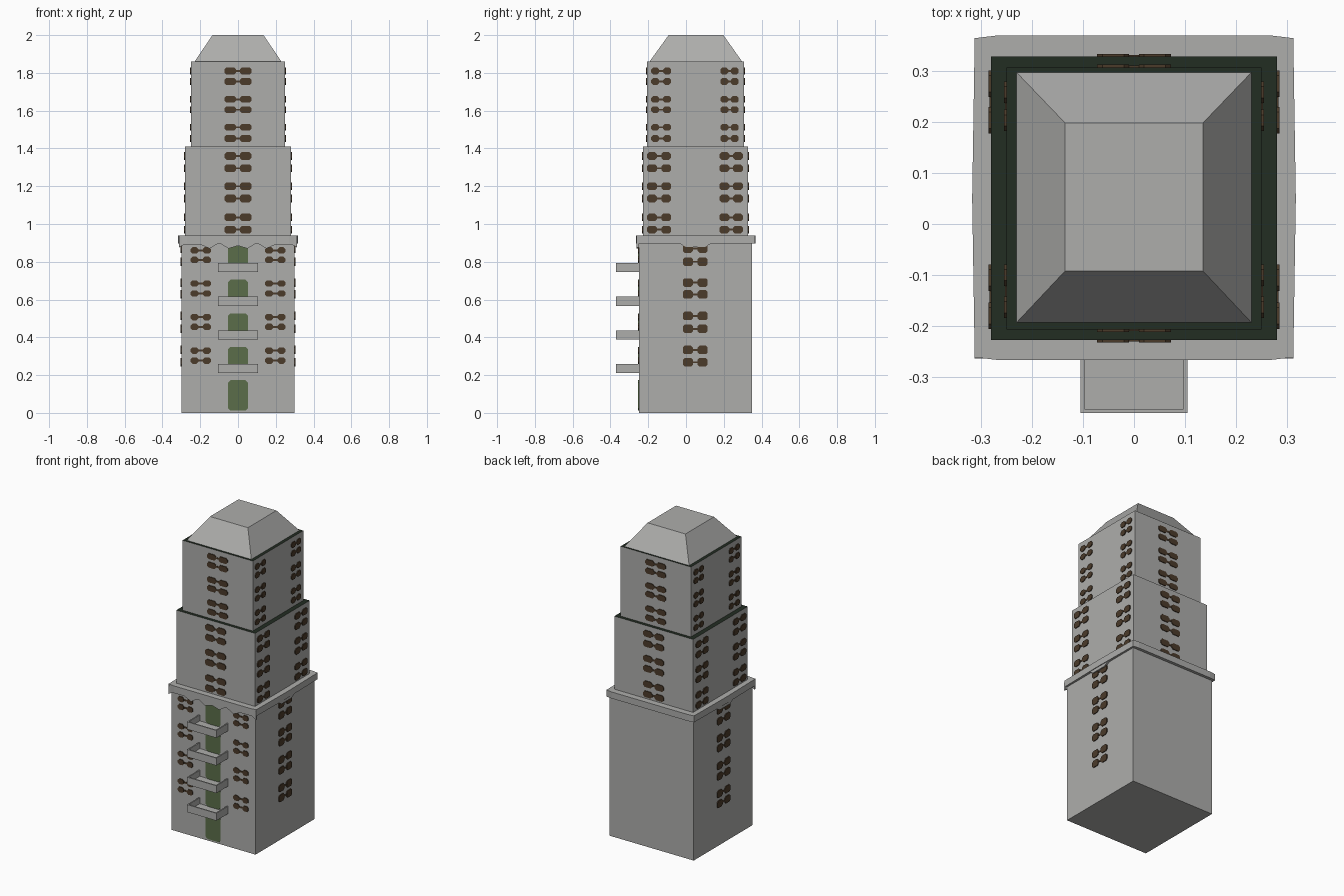
import bpy, bmesh
from mathutils import Vector

if "Cube" in bpy.data.objects:
    bpy.data.objects.remove(bpy.data.objects["Cube"])


def material(name, color):
    m = bpy.data.materials.new(name)
    m.diffuse_color = (*color, 1)
    m.use_nodes = True
    m.node_tree.nodes["Principled BSDF"].inputs["Base Color"].default_value = m.diffuse_color
    return m


STONE = material("grey stone", (0.42, 0.42, 0.41))
BROWN = material("window brown", (0.07, 0.043, 0.023))
GREEN = material("door green", (0.105, 0.155, 0.068))
LEDGE = material("dark green ledge", (0.016, 0.026, 0.016))


def finish(name, bm, *mats):
    bmesh.ops.recalc_face_normals(bm, faces=bm.faces[:])
    me = bpy.data.meshes.new(name)
    bm.to_mesh(me)
    bm.free()
    for m in mats:
        me.materials.append(m)
    ob = bpy.data.objects.new(name, me)
    bpy.context.collection.objects.link(ob)
    return ob


def prism(bm, points, offset):
    """Extrude a 3D outline along offset into a closed solid."""
    a = [bm.verts.new(p) for p in points]
    b = [bm.verts.new(Vector(p) + Vector(offset)) for p in points]
    bm.faces.new(a)
    bm.faces.new(b[::-1])
    for i in range(len(a)):
        j = (i + 1) % len(a)
        bm.faces.new((a[i], a[j], b[j], b[i]))


def box(bm, x0, x1, y0, y1, z0, z1):
    prism(bm, [(x0, y0, z0), (x1, y0, z0), (x1, y1, z0), (x0, y1, z0)], (0, 0, z1 - z0))


def on_wall(bm, side, wall, outline, depth=0.005):
    """Thin plate with a (u, z) outline standing on one wall."""
    s = -1 if side in ("front", "left") else 1
    if side in ("front", "back"):
        prism(bm, [(u, wall, z) for u, z in outline], (0, s * depth, 0))
    else:
        prism(bm, [(wall, u, z) for u, z in outline], (s * depth, 0, 0))


def clipped(u, z, w, h, c):
    """Rectangle with cut corners."""
    a, b = w / 2, h / 2
    return [(u - a + c, z - b), (u + a - c, z - b), (u + a, z - b + c), (u + a, z + b - c),
            (u + a - c, z + b), (u - a + c, z + b), (u - a, z + b - c), (u - a, z - b + c)]


def windows(name, side, wall, columns, rows, w, h):
    """Pairs of panes joined by a thin bar, for every column pair and row."""
    bm = bmesh.new()
    for u0, u1 in columns:
        for z in rows:
            for u in (u0, u1):
                on_wall(bm, side, wall, clipped(u, z, w, h, 0.01))
            a, b = u0 + w / 2, u1 - w / 2
            if b > a:
                on_wall(bm, side, wall, [(a, z - .005), (b, z - .005), (b, z + .005), (a, z + .005)], .003)
    finish(name, bm, BROWN)


# Main blocks: the upper tiers have dark green tops
def tier(name, x, y0, y1, z0, z1):
    bm = bmesh.new()
    box(bm, -x, x, y0, y1, z0, z1)
    for f in bm.faces:
        if f.calc_center_median().z > z1 - 0.001:
            f.material_index = 1
    finish(name, bm, STONE, LEDGE)


bm = bmesh.new()
box(bm, -0.3, 0.3, -0.25, 0.35, 0, 0.92)
finish("base_block", bm, STONE)
tier("middle_tier", 0.28, -0.227, 0.328, 0.93, 1.41)
tier("top_tier", 0.25, -0.207, 0.307, 1.41, 1.86)

# Roof: truncated pyramid
bm = bmesh.new()
box(bm, -0.23, 0.23, -0.193, 0.297, 1.86, 2.0)
for v in bm.verts:
    if v.co.z > 1.9:
        v.co.x *= 0.135 / 0.23
        v.co.y = 0.198 if v.co.y > 0 else -0.092
finish("roof", bm, STONE)

# Cornice slab with slightly bowed sides
bm = bmesh.new()
outline = [(-0.312, -0.261), (-0.27, -0.266), (0.27, -0.266), (0.312, -0.261), (0.317, 0.05),
           (0.312, 0.364), (0.27, 0.369), (-0.27, 0.369), (-0.312, 0.364), (-0.317, 0.05)]
prism(bm, [(x, y, 0.898) for x, y in outline], (0, 0, 0.042))
finish("cornice", bm, STONE)

# Pointed trim hanging under the cornice
half = [(0, 0.885), (0.05, 0.87), (0.1, 0.9), (0.15, 0.87), (0.2, 0.892), (0.285, 0.892), (0.312, 0.875)]
bottom = [(-x, z) for x, z in half[:0:-1]] + half
bm = bmesh.new()
on_wall(bm, "front", -0.25, bottom + [(0.312, 0.93), (-0.312, 0.93)], 0.013)
for side, wall in (("left", -0.3), ("right", 0.3)):
    on_wall(bm, side, wall, [(-0.04, 0.9), (0, 0.878), (0.1, 0.878), (0.14, 0.9)], 0.012)
finish("cornice_trim", bm, STONE)

# Balconies: floor and three thin parapets
FLOORS = (0.212, 0.389, 0.567, 0.745)
bm = bmesh.new()
for z in FLOORS:
    top = z + 0.048
    box(bm, -0.105, 0.105, -0.37, -0.25, z, z + 0.01)
    box(bm, -0.105, 0.105, -0.37, -0.362, z + 0.01, top)
    for x in (-0.105, 0.097):
        box(bm, x, x + 0.008, -0.362, -0.25, z + 0.01, top)
finish("balconies", bm, STONE)

# Doors on the ground and behind each balcony
bm = bmesh.new()
for z0, z1 in [(0.012, 0.173)] + [(z + 0.01, z + 0.138) for z in FLOORS]:
    on_wall(bm, "front", -0.25, clipped(0, (z0 + z1) / 2, 0.104, z1 - z0, 0.012), 0.004)
finish("doors", bm, GREEN)

# Windows
TOP = (1.81, 1.755, 1.66, 1.605, 1.512, 1.453)
MID = (1.36, 1.295, 1.20, 1.135, 1.035, 0.97)
windows("base_front_windows", "front", -0.25, [(-0.23, -0.165), (0.165, 0.23)],
        (0.86, 0.81, 0.685, 0.632, 0.507, 0.455, 0.33, 0.277), 0.042, 0.034)
for side, s in (("left", -1), ("right", 1)):
    windows("base_" + side + "_windows", side, s * 0.3, [(0.01, 0.088)],
            (0.87, 0.80, 0.69, 0.627, 0.513, 0.445, 0.333, 0.268), 0.054, 0.045)
    windows("middle_" + side + "_windows", side, s * 0.28, [(-0.18, -0.105), (0.203, 0.275)], MID, 0.052, 0.04)
    windows("top_" + side + "_windows", side, s * 0.25, [(-0.163, -0.1), (0.203, 0.258)], TOP, 0.042, 0.036)
for side, mid_wall, top_wall in (("front", -0.227, -0.207), ("back", 0.328, 0.307)):
    windows("middle_" + side + "_windows", side, mid_wall, [(-0.041, 0.041)], MID, 0.062, 0.04)
    windows("top_" + side + "_windows", side, top_wall, [(-0.041, 0.041)], TOP, 0.062, 0.036)
